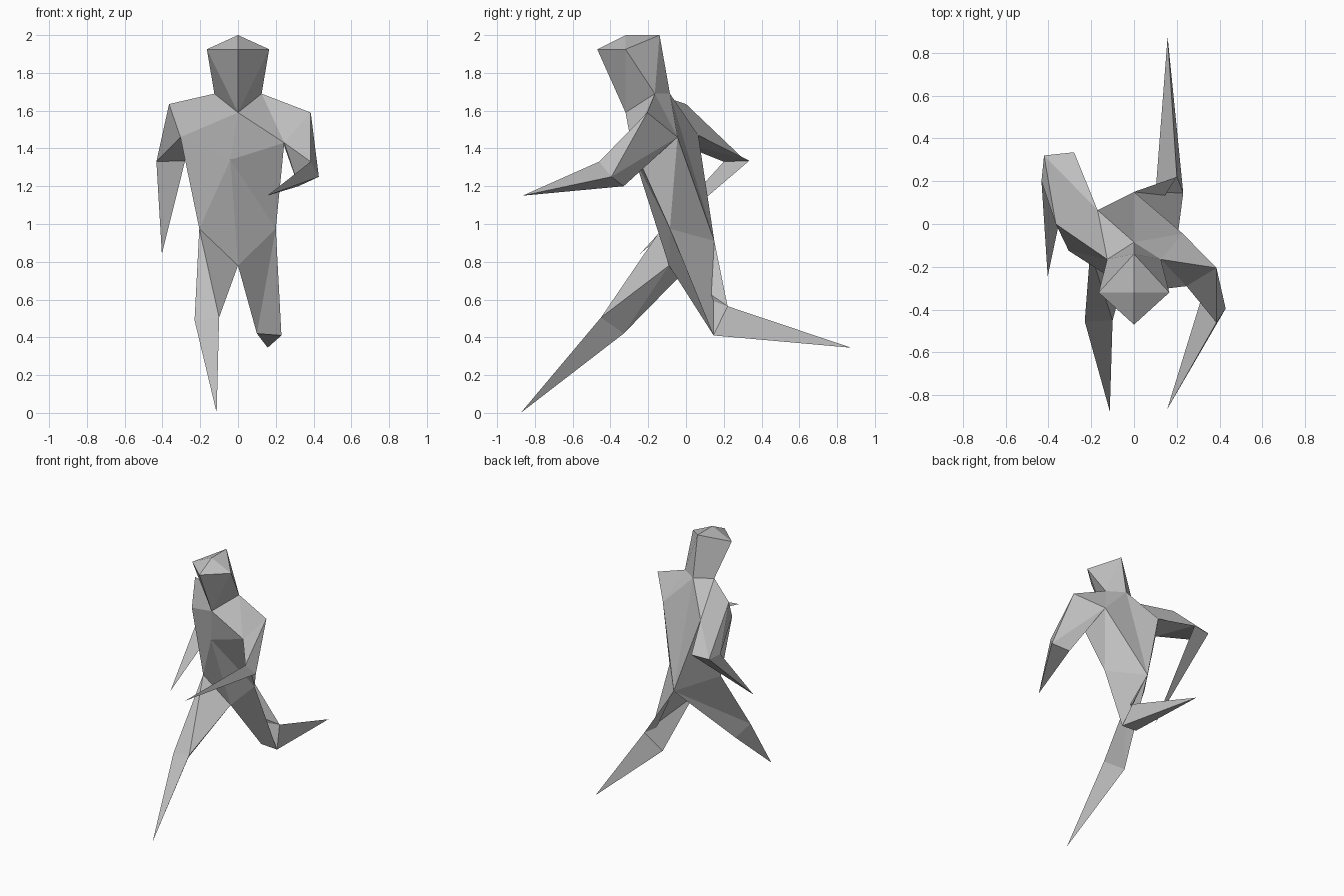
import bpy
import bmesh

cube = bpy.data.objects.get("Cube")
if cube:
    bpy.data.objects.remove(cube, do_unlink=True)

grey = bpy.data.materials.new("plain_grey")
grey.use_nodes = True
colour = (0.52, 0.52, 0.52, 1)
grey.diffuse_color = colour
grey.node_tree.nodes["Principled BSDF"].inputs["Base Color"].default_value = colour

# Body landmarks shared by neighbouring parts
marks = {
    "chin": (0, -.32, 1.59), "nape": (0, -.085, 1.69),
    "brow": (0, -.47, 1.925), "crown": (0, -.32, 2), "occiput": (0, -.14, 2),
    "jaw_left": (.125, -.165, 1.69), "temple_left": (.165, -.32, 1.925),
    "jaw_right": (-.125, -.165, 1.69), "temple_right": (-.165, -.32, 1.925),
    "chest": (-.04, -.27, 1.34), "crotch": (0, -.09, .78), "seat": (0, .15, .91),
    "shoulder_left": (.385, -.205, 1.59), "shoulder_right": (-.365, 0, 1.635),
    "pec_left": (.245, -.29, 1.43), "pec_right": (-.305, -.125, 1.46),
    "blade_left": (.228, -.045, 1.46), "blade_right": (-.17, .065, 1.47),
    "hip_left": (.2, -.085, .975), "hip_right": (-.205, -.13, .975),
}


def build_part(name, faces, points):
    """Make a flat-shaded open shell whose faces point outward."""
    bm = bmesh.new()
    verts = {}
    for face in faces:
        for key in face:
            if key not in verts:
                verts[key] = bm.verts.new(points[key])
        bm.faces.new([verts[key] for key in face])
    # Temporary caps close the shell so its normals can be oriented
    rim = [e for e in bm.edges if e.is_boundary]
    caps = bmesh.ops.holes_fill(bm, edges=rim, sides=0)["faces"]
    bmesh.ops.recalc_face_normals(bm, faces=bm.faces[:])
    bmesh.ops.delete(bm, geom=caps, context='FACES_ONLY')
    mesh = bpy.data.meshes.new(name)
    bm.to_mesh(mesh)
    bm.free()
    mesh.materials.append(grey)
    bpy.context.collection.objects.link(bpy.data.objects.new(name, mesh))


def both_sides(pattern):
    """Expand face lines; a trailing * stands for the left or right side."""
    return [line.replace("*", side).split()
            for side in ("_left", "_right")
            for line in pattern.strip().splitlines()]


def build_limb(name, root, joint, tip):
    """Three-sided limb from a root ring through a joint ring to a point."""
    points = dict(marks, tip=tip)
    points.update(enumerate(joint))
    faces = []
    for i in range(3):
        j = (i + 1) % 3
        faces += [(root[i], i, root[j]), (root[j], i, j), (i, "tip", j)]
    build_part(name, faces, points)


# Head
build_part("head", both_sides("""brow temple* crown
temple* occiput crown
brow chin temple*
temple* chin jaw*
temple* jaw* occiput
jaw* nape occiput"""), marks)

# Torso, twisted so the left shoulder leads
build_part("torso", both_sides("""jaw* shoulder* pec*
jaw* pec* chin
jaw* blade* shoulder*
jaw* nape blade*
chin pec* chest
pec* hip* chest
chest hip* crotch
pec* blade* hip*
blade* seat hip*
nape blade* seat"""), marks)

# Arms
build_limb("left_arm", ("shoulder_left", "pec_left", "blade_left"),
           [(.385, -.46, 1.33), (.32, -.33, 1.2), (.428, -.395, 1.25)],
           (.155, -.865, 1.15))
build_limb("right_arm", ("shoulder_right", "blade_right", "pec_right"),
           [(-.42, .32, 1.33), (-.28, .335, 1.335), (-.432, .2, 1.33)],
           (-.403, -.245, .84))

# Legs
build_limb("left_leg", ("hip_left", "seat", "crotch"),
           [(.23, .145, .41), (.2, .22, .565), (.1, .14, .42)],
           (.157, .875, .345))
build_limb("right_leg", ("seat", "crotch", "hip_right"),
           [(-.19, -.33, .42), (-.1, -.45, .505), (-.23, -.455, .49)],
           (-.113, -.875, 0))
